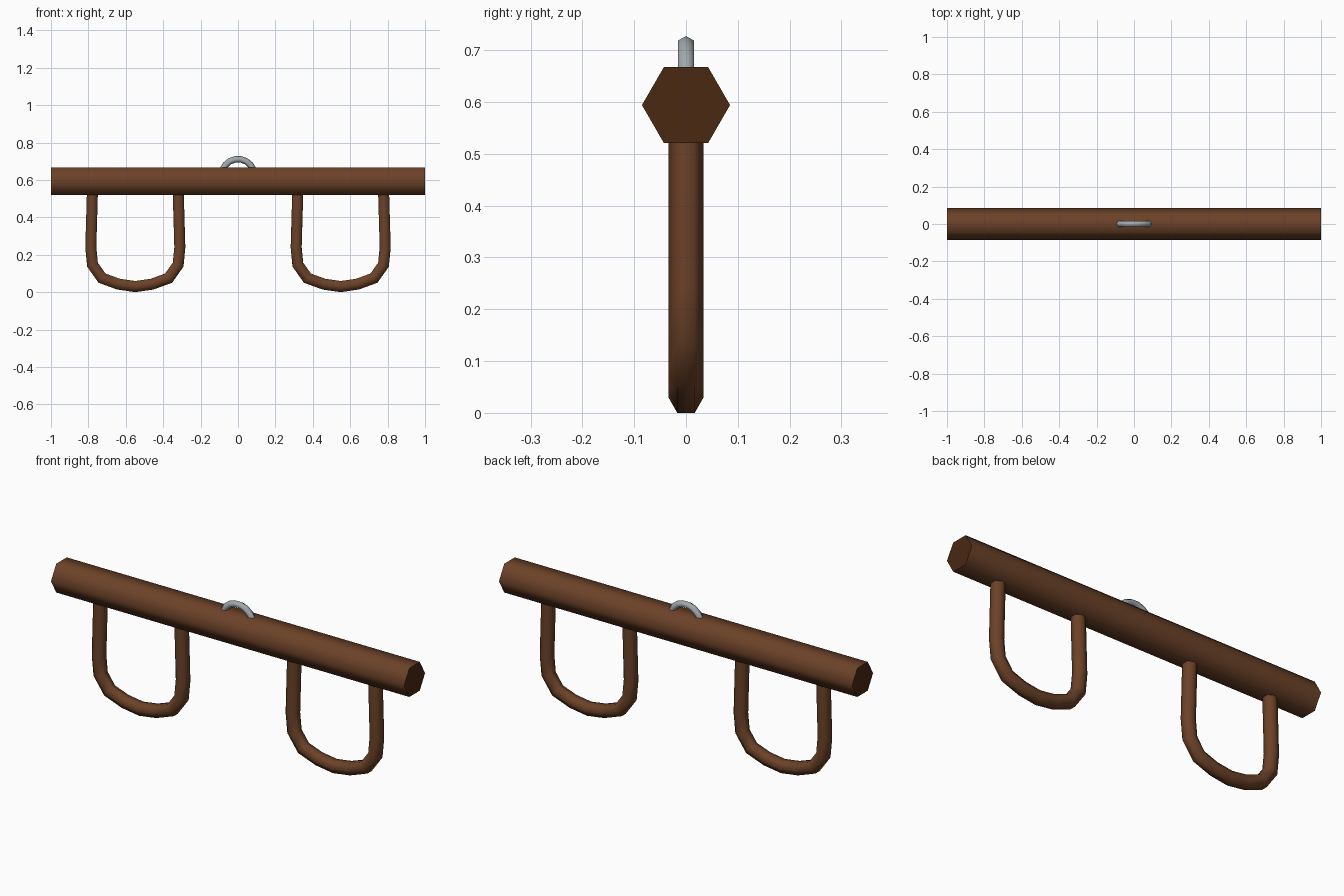
import bpy, bmesh
from math import cos, sin, pi, radians
from mathutils import Vector, Matrix

if "Cube" in bpy.data.objects:
    bpy.data.objects.remove(bpy.data.objects["Cube"])


def material(name, rgb):
    m = bpy.data.materials.new(name)
    m.use_nodes = True
    m.diffuse_color = (*rgb, 1)
    m.node_tree.nodes["Principled BSDF"].inputs["Base Color"].default_value = (*rgb, 1)
    return m


WOOD = material("brown wood", (0.15, 0.054, 0.021))
END_GRAIN = material("dark end grain", (0.07, 0.021, 0.006))
IRON = material("grey iron", (0.36, 0.40, 0.42))


def finish(obj, *mats):
    """Assign materials and smooth every edge except the cap rims."""
    for m in mats:
        obj.data.materials.append(m)
    bpy.ops.object.select_all(action='DESELECT')
    obj.select_set(True)
    bpy.context.view_layer.objects.active = obj
    bpy.ops.object.shade_smooth_by_angle(angle=radians(75))


def tube(name, path, radius, sides=6):
    """Mitred tube along a path in the XZ plane, with corners pointing to +-y."""
    pts = [Vector((x, 0, z)) for x, z in path]
    bm = bmesh.new()
    rings = []
    for i, p in enumerate(pts):
        before = (p - pts[i - 1]).normalized() if i else (pts[1] - p).normalized()
        after = (pts[i + 1] - p).normalized() if i < len(pts) - 1 else before
        tangent = (before + after).normalized()
        side = Vector((-tangent.z, 0, tangent.x)) / tangent.dot(before)
        rings.append([bm.verts.new(p + radius * (Vector((0, cos(a), 0)) + side * sin(a)))
                      for a in (2 * pi * k / sides for k in range(sides))])
    for a, b in zip(rings, rings[1:]):
        for k in range(sides):
            n = (k + 1) % sides
            bm.faces.new((a[k], a[n], b[n], b[k]))
    bm.faces.new(rings[0])
    bm.faces.new(rings[-1])
    bmesh.ops.recalc_face_normals(bm, faces=bm.faces)
    mesh = bpy.data.meshes.new(name)
    bm.to_mesh(mesh)
    bm.free()
    obj = bpy.data.objects.new(name, mesh)
    bpy.context.collection.objects.link(obj)
    return obj


# Crossbeam with darker end faces
beam = tube("crossbeam", [(-1, 0.594), (1, 0.594)], 0.085)
for face in beam.data.polygons:
    face.material_index = int(abs(face.normal.x) > 0.9)
finish(beam, WOOD, END_GRAIN)

# Two U-shaped neck bows, each half mirrored about its own middle
half = [(0.229, 0.55), (0.238, 0.24), (0.229, 0.147), (0.178, 0.075), (0.09, 0.043)]
outline = [(-x, z) for x, z in half] + [(0, 0.03)] + half[::-1]
for name, cx in (("left_bow", 0.549), ("right_bow", -0.549)):
    finish(tube(name, [(cx + x, z) for x, z in outline], 0.034), WOOD)

# Iron ring set through the middle of the beam
bpy.ops.mesh.primitive_torus_add(major_segments=18, minor_segments=6, major_radius=0.0875,
                                 minor_radius=0.0173, location=(0, 0, 0.624))
ring = bpy.context.object
ring.name = "hitch_ring"
ring.data.transform(Matrix.Rotation(pi / 2, 4, 'X'))
finish(ring, IRON)
